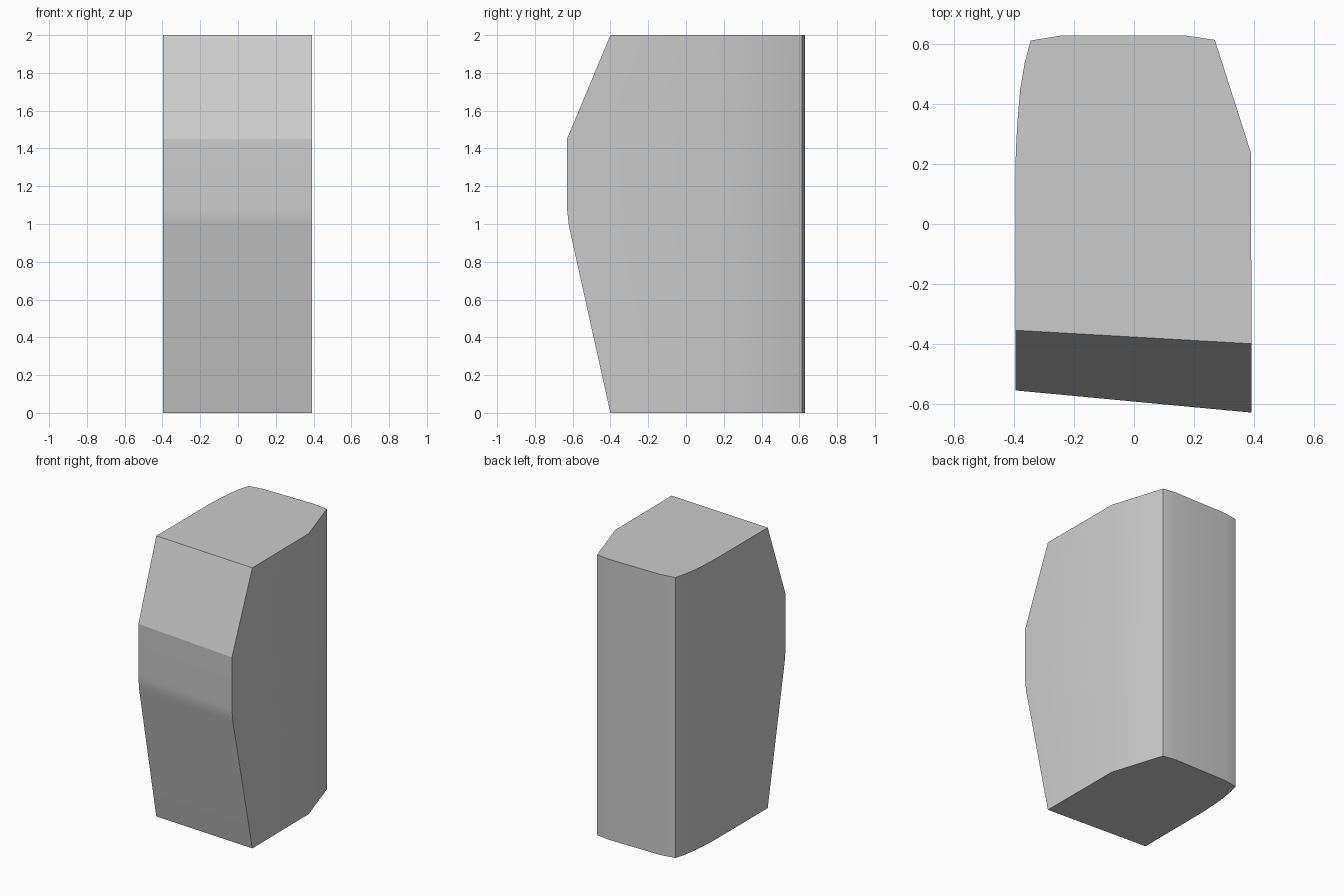
import bpy, bmesh, math

cube = bpy.data.objects.get("Cube")
if cube:
    bpy.data.objects.remove(cube, do_unlink=True)

# Single matte grey
grey = bpy.data.materials.new("light_grey")
grey.use_nodes = True
colour = (0.6, 0.6, 0.6, 1)
grey.diffuse_color = colour
grey.node_tree.nodes["Principled BSDF"].inputs["Base Color"].default_value = colour

# Plan outline of the sides and back, from front right round to front left
back_outline = [(0.39, 0.24), (0.27, 0.615), (0.17, 0.63), (-0.24, 0.63),
                (-0.345, 0.613), (-0.365, 0.54), (-0.38, 0.45),
                (-0.388, 0.36), (-0.395, 0.24)]

# Front profile: height, y at the left edge, y at the right edge
front_profile = [(0, -0.40, -0.355), (0.99, -0.62, -0.55), (1.08, -0.63, -0.556),
                 (1.45, -0.63, -0.556), (2, -0.40, -0.355)]

# Loft the plan outline up through the front profile
bm = bmesh.new()
rings = []
for z, y_left, y_right in front_profile:
    plan = [(0.393, y_left)] + back_outline + [(-0.396, y_right)]
    rings.append([bm.verts.new((x, y, z)) for x, y in plan])
for low, high in zip(rings, rings[1:]):
    for i in range(len(low)):
        j = (i + 1) % len(low)
        bm.faces.new((low[i], low[j], high[j], high[i]))
bm.faces.new(rings[0])
bm.faces.new(rings[-1])
bmesh.ops.recalc_face_normals(bm, faces=bm.faces)

# Smooth the gentle bends and keep the real corners crisp
for face in bm.faces:
    face.smooth = True
for edge in bm.edges:
    edge.smooth = edge.calc_face_angle() < math.radians(20)

mesh = bpy.data.meshes.new("faceted_block")
bm.to_mesh(mesh)
bm.free()
mesh.materials.append(grey)
block = bpy.data.objects.new("faceted_block", mesh)
bpy.context.collection.objects.link(block)
normals = block.modifiers.new("Weighted normals", 'WEIGHTED_NORMAL')
normals.keep_sharp = True
